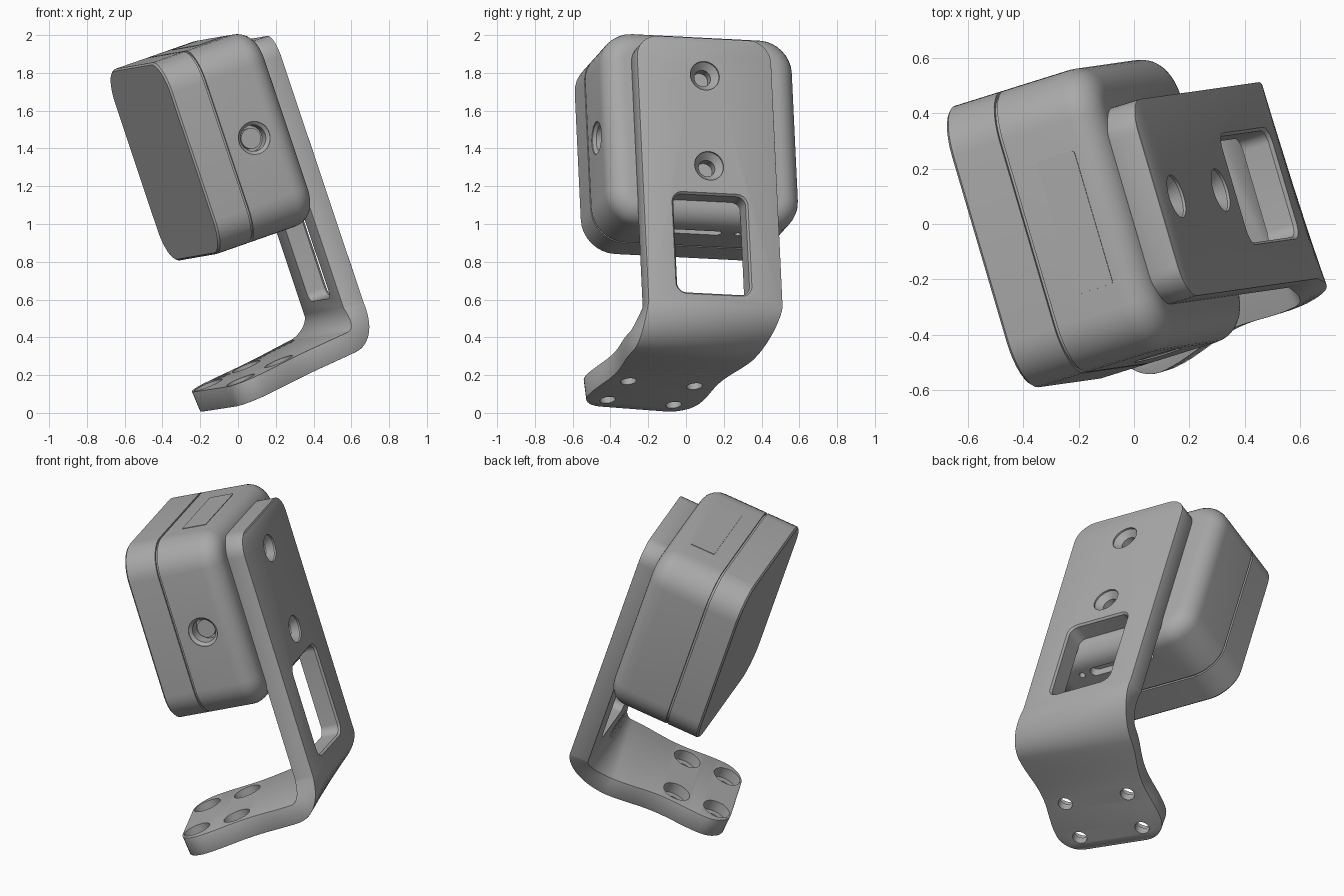
import bpy, bmesh, math
from mathutils import Vector, Matrix

if "Cube" in bpy.data.objects:
    bpy.data.objects.remove(bpy.data.objects["Cube"])

# Tilted frame of the whole unit: u = plate normal, v = width, w = length
w = Vector((-0.317, -0.045, 0.947)).normalized()
v = Vector((-0.282, 0.958, -0.049))
v = (v - w * v.dot(w)).normalized()
u = v.cross(w)
FRAME = Matrix.Translation((0.153, 0.10, 1.785)) @ Matrix((u, v, w)).transposed().to_4x4()

grey = bpy.data.materials.new("grey")
grey.use_nodes = True
grey.diffuse_color = (0.4, 0.4, 0.4, 1)
grey.node_tree.nodes["Principled BSDF"].inputs["Base Color"].default_value = (0.4, 0.4, 0.4, 1)


def make(name, bm):
    bmesh.ops.recalc_face_normals(bm, faces=bm.faces)
    mesh = bpy.data.meshes.new(name)
    bm.to_mesh(mesh)
    bm.free()
    mesh.materials.append(grey)
    ob = bpy.data.objects.new(name, mesh)
    bpy.context.collection.objects.link(ob)
    ob.matrix_world = FRAME
    return ob


def loft(name, rings):
    """Skin closed rings of equal length and cap both ends."""
    bm = bmesh.new()
    rows = [[bm.verts.new(p) for p in ring] for ring in rings]
    n = len(rows[0])
    for r, s in zip(rows, rows[1:]):
        for i in range(n):
            bm.faces.new((r[i], r[(i + 1) % n], s[(i + 1) % n], s[i]))
    bm.faces.new(rows[0])
    bm.faces.new(rows[-1])
    return make(name, bm)


def turned(name, centre, axis, profile, n=32):
    """Round solid: profile holds (distance along axis, radius)."""
    axis = Vector(axis).normalized()
    e1 = axis.orthogonal().normalized()
    e2 = axis.cross(e1)
    angles = [2 * math.pi * i / n for i in range(n)]
    return loft(name, [[Vector(centre) + axis * d + (e1 * math.cos(t) + e2 * math.sin(t)) * r
                        for t in angles] for d, r in profile])


def rounded_rect(a, b, c, hb, hc, r, n=8):
    """Rounded rectangle facing u, centred on (b, c) at depth a."""
    pts = []
    for k, (sb, sc) in enumerate(((1, 1), (-1, 1), (-1, -1), (1, -1))):
        for i in range(n + 1):
            t = math.pi / 2 * (k + i / n)
            pts.append(Vector((a, b + sb * (hb - r) + r * math.cos(t),
                               c + sc * (hc - r) + r * math.sin(t))))
    return pts


def finish(ob, cutters=(), angle=30):
    """Cut, bake the modifiers and shade."""
    for cutter in cutters:
        mod = ob.modifiers.new("cut", 'BOOLEAN')
        mod.operation = 'DIFFERENCE'
        mod.solver = 'EXACT'
        mod.object = cutter
    bpy.context.view_layer.update()
    deps = bpy.context.evaluated_depsgraph_get()
    mesh = bpy.data.meshes.new_from_object(ob.evaluated_get(deps))
    ob.modifiers.clear()
    ob.data = mesh
    for cutter in cutters:
        bpy.data.objects.remove(cutter)
    bpy.ops.object.select_all(action='DESELECT')
    ob.select_set(True)
    bpy.context.view_layer.objects.active = ob
    bpy.ops.object.shade_smooth_by_angle(angle=math.radians(angle))


def ease(t):
    return t * t * (3 - 2 * t)


# Bracket: upright plate, bend and foot as one swept strip
THICK = 0.115
f = Vector((-0.98, -0.176, -0.098)).normalized()      # foot direction
side = Vector((0, 1, 0))
g = Vector((-0.166, 0.985, 0.035)).normalized()       # foot width
corner = Vector((0, -0.045, -1.485))
BEND = 0.21
start, end = Vector((0, 0, corner.z + BEND)), corner + f * BEND

stations = []                                          # centre, width direction, half width
TOP, HALF, ROUND = 0.21, 0.37, 0.12
for i in range(9):
    t = math.pi / 2 * i / 8
    stations.append((Vector((0, 0, TOP - ROUND * (1 - math.cos(t)))), side,
                     HALF - ROUND + ROUND * math.sin(t)))
NECK = 0.355
for i in range(17):
    t = i / 16
    k0, k1, k2 = (1 - t) ** 2, 2 * t * (1 - t) * 0.707, t * t
    p = (start * k0 + corner * k1 + end * k2) / (k0 + k1 + k2)
    stations.append((p, side.lerp(g, ease(t)).normalized(), HALF + (NECK - HALF) * ease(t)))
LENGTH, FOOT, TIP = 0.915, 0.33, 0.14
for i in range(1, 17):
    t = i / 16
    waist = 0.03 * math.sin(math.pi * t) ** 2
    stations.append((corner + f * (BEND + (LENGTH - TIP - BEND) * t), g,
                     NECK + (FOOT - NECK) * t - waist))
for i in range(1, 11):
    t = math.pi / 2 * i / 10
    stations.append((corner + f * (LENGTH - TIP + TIP * math.sin(t)), g,
                     FOOT - TIP + TIP * math.cos(t)))

rings = []
for i, (p, across, half) in enumerate(stations):
    tangent = stations[min(i + 1, len(stations) - 1)][0] - stations[max(i - 1, 0)][0]
    inward = tangent.cross(across).normalized()
    if inward.dot(Vector((-1, 0, 1))) < 0:
        inward = -inward
    a, b = p - across * half, p + across * half
    rings.append([a, b, b + inward * THICK, a + inward * THICK])
bracket = loft("bracket", rings)
bevel = bracket.modifiers.new("soft_edges", 'BEVEL')
bevel.width = 0.012
bevel.segments = 2
bevel.limit_method = 'ANGLE'
bevel.angle_limit = math.radians(50)

cutters = [loft("window_cutter", [rounded_rect(a, -0.005, -0.94, 0.2 + d, 0.275 + d, 0.05 + d)
                                  for a, d in ((0.02, 0.01), (0, 0.01), (-0.012, 0), (-0.3, 0))])]
for c in (0, -0.503):
    cutters.append(turned("screw_cutter", (0, 0, c), (-1, 0, 0),
                          ((-0.02, 0.08), (0.01, 0.08), (0.045, 0.045), (0.1, 0.045))))
foot_up = g.cross(f).normalized()
if foot_up.z < 0:
    foot_up = -foot_up
foot_mid = corner + f * 0.70
for i in (-1, 1):
    for j in (-1, 1):
        cutters.append(turned("foot_hole_cutter", foot_mid + f * 0.125 * i + g * 0.195 * j, foot_up,
                              ((-0.05, 0.042), (0.05, 0.042), (0.05, 0.08), (0.2, 0.08))))
finish(bracket, cutters)

# Housing: rounded box with a seam groove and a filleted back
MID_B, MID_C, HB, HC, R = 0.015, -0.253, 0.53, 0.535, 0.18
BACK, FILLET = -0.108, 0.11
steps = [(-0.685, 0.01), (-0.675, 0), (-0.492, 0), (-0.492, 0.012), (-0.48, 0.012), (-0.48, 0)]
for i in range(9):
    t = math.pi / 2 * i / 8
    steps.append((BACK - FILLET + FILLET * math.sin(t), FILLET * (1 - math.cos(t))))
housing = loft("housing", [rounded_rect(a, MID_B, MID_C, HB - d, HC - d, R - d) for a, d in steps])

near, low = MID_B - HB, MID_C - HC
cutters = [turned("side_socket_cutter", (-0.327, near, -0.265), (0, 1, 0),
                  ((-0.02, 0.088), (0.005, 0.088), (0.02, 0.07), (0.09, 0.07))),
           loft("slot_cutter", [[Vector((-0.26 + q.z, q.y, z)) for q in
                                 rounded_rect(0, -0.03, 0, 0.16, 0.03, 0.029)]
                                for z in (low - 0.02, low + 0.05)])]
for b in (-0.25, 0.22):
    cutters.append(turned("pin_cutter", (-0.26, b, low), (0, 0, 1), ((-0.02, 0.018), (0.05, 0.018))))
finish(housing, cutters)

# Plug face inside the side socket
plug = turned("socket_plug", (-0.327, near + 0.06, -0.265), (0, 1, 0), ((0, 0.055), (0.06, 0.055)))
finish(plug)

# Thin panel on the top of the housing
panel = loft("top_panel", [[Vector((-0.305 + q.z, q.y, z)) for q in
                            rounded_rect(0, 0.003, 0, 0.25, 0.075, 0.008, 2)]
                           for z in (MID_C + HC - 0.004, MID_C + HC + 0.003)])
finish(panel)
